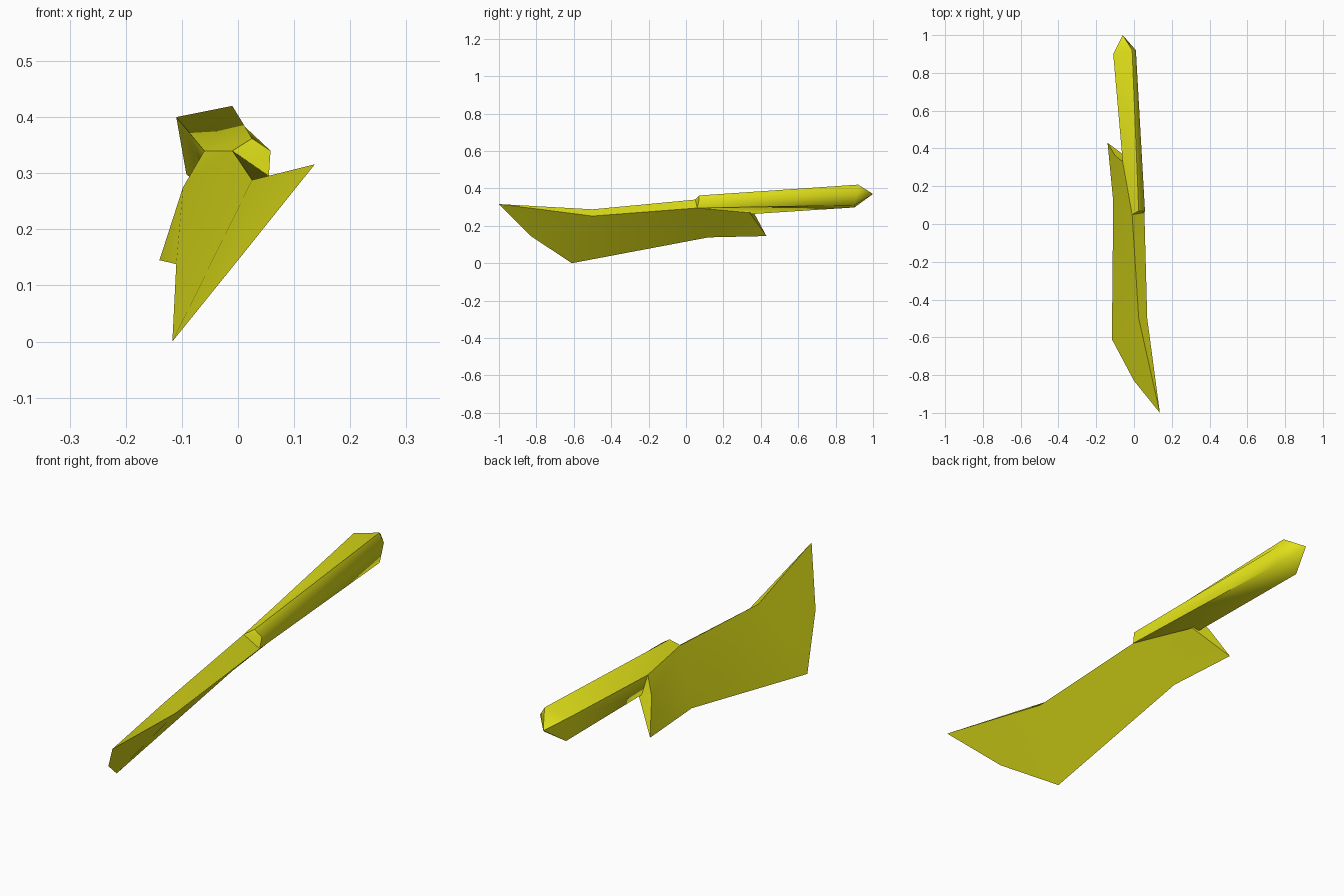
import bpy, bmesh, math

if "Cube" in bpy.data.objects:
    bpy.data.objects.remove(bpy.data.objects["Cube"])

yellow = bpy.data.materials.new("yellow")
yellow.diffuse_color = (0.75, 0.75, 0.01, 1)
yellow.use_nodes = True
yellow.node_tree.nodes["Principled BSDF"].inputs["Base Color"].default_value = yellow.diffuse_color


def make_part(name, points, faces, angle):
    """Closed faceted solid from named corner points."""
    bm = bmesh.new()
    v = {k: bm.verts.new(p) for k, p in points.items()}
    for f in faces:
        bm.faces.new([v[k] for k in f.split()])
    bmesh.ops.triangulate(bm, faces=[f for f in bm.faces if len(f.verts) > 4])
    bmesh.ops.recalc_face_normals(bm, faces=bm.faces)
    mesh = bpy.data.meshes.new(name)
    bm.to_mesh(mesh)
    bm.free()
    mesh.materials.append(yellow)
    ob = bpy.data.objects.new(name, mesh)
    bpy.context.collection.objects.link(ob)
    bpy.ops.object.select_all(action='DESELECT')
    ob.select_set(True)
    bpy.context.view_layer.objects.active = ob
    bpy.ops.object.shade_smooth_by_angle(angle=math.radians(angle))
    return ob


# Blade: flat spine (left / right rims), thin cutting edge, flared heel
blade = {
    "tip": (0.137, -1.0, 0.316),
    "l1": (0.025, -0.5, 0.288), "r1": (0.07, -0.5, 0.252),
    "l2": (-0.01, 0.05, 0.34), "r2": (0.055, 0.06, 0.295),
    "l3": (-0.06, 0.33, 0.34), "r3": (-0.02, 0.34, 0.27),
    "e0": (0.0, -0.83, 0.145), "e1": (-0.117, -0.61, 0.0),
    "e2": (-0.11, 0.12, 0.138), "heel": (-0.14, 0.43, 0.145),
    "m": (-0.098, 0.36, 0.275),
}
make_part("blade", blade, [
    "tip e0 l1", "e0 e1 l1", "l1 e1 e2 l2", "l2 e2 m", "l2 m l3", "e2 heel m",
    "tip r1 e0", "e0 r1 e1", "r1 r2 e2 e1", "r2 r3 e2", "r3 heel e2",
    "tip l1 r1", "l1 l2 r2 r1", "l2 l3 r3 r2",
    "l3 m r3", "m heel r3",
], 40)

# Handle: five-sided grip with a slanted front and a pointed pommel
front = [(-0.06, 0.33, 0.34), (0.025, 0.07, 0.362), (0.058, 0.07, 0.34),
         (0.055, 0.06, 0.295), (-0.045, 0.34, 0.262)]
back = [(-0.11, 0.90, 0.40), (-0.01, 0.92, 0.42), (0.01, 0.92, 0.385),
        (0.005, 0.90, 0.31), (-0.092, 0.90, 0.298)]
grip = {f"f{i}": p for i, p in enumerate(front)}
grip.update({f"b{i}": p for i, p in enumerate(back)})
grip["nose"] = (-0.01, 0.05, 0.34)
grip["pommel"] = (-0.06, 1.0, 0.37)
faces = []
for i in range(5):
    j = (i + 1) % 5
    faces += [f"f{i} f{j} b{j} b{i}", f"b{i} b{j} pommel", f"f{j} f{i} nose"]
make_part("handle", grip, faces, 60)
